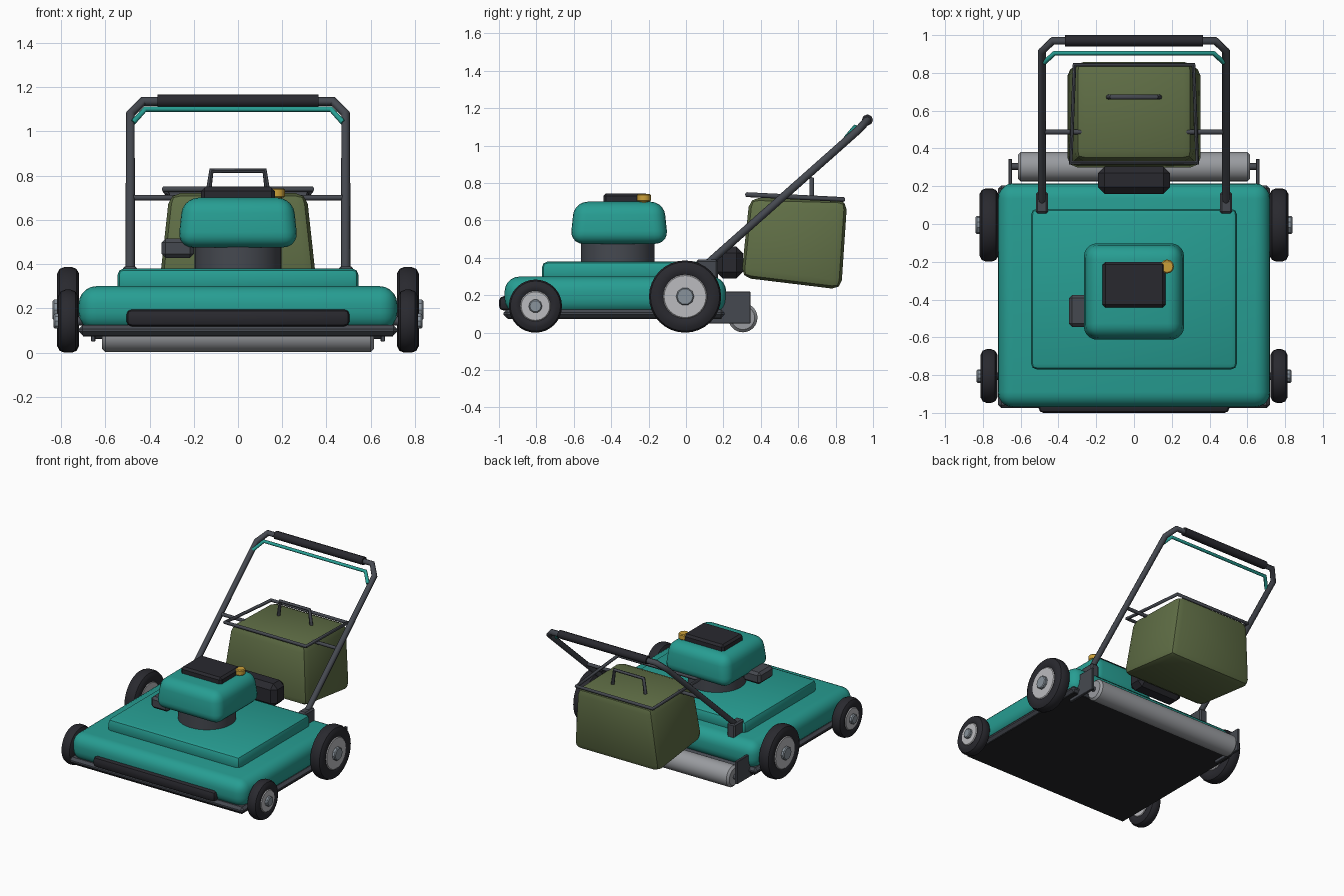
import bpy, bmesh, math
from mathutils import Matrix, Vector

if "Cube" in bpy.data.objects:
    bpy.data.objects.remove(bpy.data.objects["Cube"], do_unlink=True)


def material(name, rgb):
    m = bpy.data.materials.new(name)
    m.use_nodes = True
    m.diffuse_color = (*rgb, 1)
    m.node_tree.nodes["Principled BSDF"].inputs["Base Color"].default_value = (*rgb, 1)
    return m


teal = material("teal paint", (0.02, 0.34, 0.29))
black = material("black rubber", (0.022, 0.022, 0.028))
under = material("underside black", (0.018, 0.019, 0.022))
grey = material("dark grey metal", (0.06, 0.066, 0.08))
silver = material("roller silver", (0.32, 0.33, 0.35))
rim_grey = material("light rim grey", (0.5, 0.5, 0.52))
hub_grey = material("hub grey", (0.25, 0.29, 0.33))
olive = material("olive fabric", (0.115, 0.155, 0.06))
gold = material("gold cap", (0.6, 0.35, 0.04))


def smooth(obj, angle=35):
    bpy.ops.object.select_all(action="DESELECT")
    obj.select_set(True)
    bpy.context.view_layer.objects.active = obj
    bpy.ops.object.shade_smooth_by_angle(angle=math.radians(angle))


def finish(bm, name, mat):
    bmesh.ops.recalc_face_normals(bm, faces=bm.faces)
    mesh = bpy.data.meshes.new(name)
    bm.to_mesh(mesh)
    bm.free()
    mesh.materials.append(mat)
    obj = bpy.data.objects.new(name, mesh)
    bpy.context.collection.objects.link(obj)
    smooth(obj)
    return obj


def box(name, mat, x, y, z, bevel=0.0, segments=1, taper=1.0, shape=None):
    """Bevelled block between the given limits; shape may move each corner."""
    bm = bmesh.new()
    bmesh.ops.create_cube(bm, size=1)
    mid = Vector((sum(x) / 2, sum(y) / 2, sum(z) / 2))
    size = Vector((x[1] - x[0], y[1] - y[0], z[1] - z[0]))
    for v in bm.verts:
        k = taper if v.co.z > 0 else 1
        corner = Vector((v.co.x * size.x * k, v.co.y * size.y * k, v.co.z * size.z)) + mid
        v.co = shape(*v.co, corner) if shape else corner
    if bevel:
        bmesh.ops.bevel(bm, geom=bm.edges[:], offset=bevel, segments=segments,
                        profile=0.5, affect="EDGES", clamp_overlap=True)
    return finish(bm, name, mat)


def lathe(name, mat, profile, centre, axis="X", flip=1, steps=32):
    """Spin (radius, along) points around an axis through centre."""
    bm = bmesh.new()
    verts = [bm.verts.new((a, r, 0)) for r, a in profile]
    edges = [bm.edges.new(pair) for pair in zip(verts, verts[1:])]
    bmesh.ops.spin(bm, geom=verts + edges, cent=(0, 0, 0), axis=(1, 0, 0),
                   angle=math.tau, steps=steps, use_duplicate=False)
    bmesh.ops.remove_doubles(bm, verts=bm.verts, dist=0.0002)
    turn = Matrix.Rotation(-math.pi / 2, 4, "Y") if axis == "Z" else Matrix.Scale(flip, 4, (1, 0, 0))
    bmesh.ops.transform(bm, matrix=Matrix.Translation(centre) @ turn, verts=bm.verts)
    return finish(bm, name, mat)


def drum(name, mat, r, a, b, centre, axis="X", flip=1, edge=0.008, steps=32):
    profile = [(0, a), (r - edge, a), (r, a + edge), (r, b - edge), (r - edge, b), (0, b)]
    return lathe(name, mat, profile, centre, axis, flip, steps)


def tube(name, mat, points, r, cyclic=False):
    curve = bpy.data.curves.new(name, "CURVE")
    curve.dimensions = "3D"
    curve.bevel_depth = r
    curve.bevel_resolution = 2
    curve.use_fill_caps = True
    line = curve.splines.new("POLY")
    line.points.add(len(points) - 1)
    for p, co in zip(line.points, points):
        p.co = (*co, 1)
    line.use_cyclic_u = cyclic
    curve.materials.append(mat)
    obj = bpy.data.objects.new(name, curve)
    bpy.context.collection.objects.link(obj)
    bpy.ops.object.select_all(action="DESELECT")
    obj.select_set(True)
    bpy.context.view_layer.objects.active = obj
    bpy.ops.object.convert(target="MESH")
    smooth(bpy.context.object, 50)


def arch(half):
    """Complete a path that starts on the left side by mirroring it."""
    return half + [(-x, y, z) for x, y, z in reversed(half)]


# Cutting deck
box("deck_shell", teal, (-0.72, 0.72), (-0.97, 0.215), (0.1, 0.3), 0.08, 5)
box("deck_top", teal, (-0.545, 0.545), (-0.77, 0.08), (0.27, 0.38), 0.03, 2)
box("deck_skirt", grey, (-0.72, 0.72), (-0.975, 0.205), (0.078, 0.125), 0.018, 1)
box("deck_underside", under, (-0.7, 0.7), (-0.955, 0.19), (0.072, 0.08))
box("front_bumper", black, (-0.505, 0.505), (-1.0, -0.93), (0.118, 0.195), 0.025, 2)
box("discharge_chute", black, (-0.19, 0.19), (0.16, 0.305), (0.29, 0.46), 0.035, 1)

# Engine
drum("engine_base", grey, 0.197, 0.36, 0.5, (0, -0.365, 0), "Z", edge=0.002, steps=40)
box("engine_cover", teal, (-0.273, 0.273), (-0.62, -0.095), (0.475, 0.7), 0.07, 5, taper=0.91)
box("engine_top_grille", black, (-0.167, 0.167), (-0.442, -0.2), (0.68, 0.745), 0.015, 1)
box("muffler", grey, (-0.345, -0.2), (-0.545, -0.375), (0.428, 0.515), 0.018, 1)
drum("fuel_neck", gold, 0.024, 0.66, 0.71, (0.175, -0.225, 0), "Z", edge=0.002, steps=12)
drum("fuel_cap", gold, 0.037, 0.7, 0.742, (0.175, -0.225, 0), "Z", edge=0.006, steps=12)

# Wheels, with tyre, rim and hub
for end, y, r, rim, hub, w in (("rear", -0.005, 0.193, 0.12, 0.048, 0.05),
                               ("front", -0.805, 0.142, 0.084, 0.036, 0.045)):
    tube(end + "_axle", grey, [(-0.74, y, r), (0.74, y, r)], 0.02)
    for side, s in (("left", 1), ("right", -1)):
        centre = (s * 0.768, y, r)
        tyre = [(rim - 0.01, -w + 0.012), (rim + 0.01, -w), (r - 0.03, -w), (r - 0.008, -w + 0.012),
                (r, -w + 0.032), (r, w - 0.032), (r - 0.008, w - 0.012), (r - 0.03, w),
                (rim + 0.01, w), (rim - 0.01, w - 0.012)]
        lathe(f"{end}_{side}_tyre", black, tyre, centre, flip=s)
        drum(f"{end}_{side}_rim", rim_grey, rim, -w + 0.004, w - 0.002, centre, flip=s)
        drum(f"{end}_{side}_hub", hub_grey, hub, 0, w + 0.02, centre, flip=s, edge=0.006, steps=10)

# Rear roller and its brackets
drum("rear_roller", silver, 0.078, -0.615, 0.615, (0, 0.304, 0.08), edge=0.015)
tube("roller_axle", grey, [(-0.66, 0.304, 0.08), (0.66, 0.304, 0.08)], 0.018)
for side, s in (("left", 1), ("right", -1)):
    box(side + "_roller_bracket", grey, (s * 0.655 - 0.01, s * 0.655 + 0.01),
        (0.1, 0.345), (0.05, 0.22), 0.003)
    box(side + "_handle_bracket", grey, (s * 0.488 - 0.032, s * 0.488 + 0.032),
        (0.055, 0.17), (0.28, 0.39), 0.01)

# Push handle
tube("handle_frame", grey, arch([(0.487, 0.1, 0.355), (0.487, 0.915, 1.078), (0.43, 0.97, 1.135)]), 0.021)
tube("handle_grip", black, [(-0.365, 0.97, 1.137), (0.365, 0.97, 1.137)], 0.03)
tube("handle_crossbar", grey, [(-0.487, 0.487, 0.7), (0.487, 0.487, 0.7)], 0.013)
tube("brake_bail", teal, arch([(0.475, 0.855, 1.04), (0.42, 0.905, 1.1)]), 0.013)


# Grass bag: wider and lower at the bottom, leaning back
def bag_corner(x, y, z, corner):
    if z > 0:
        return Vector((x * 0.62, 0.34 if y < 0 else 0.862, 0.722 if y < 0 else 0.708))
    return Vector((x * 0.715, 0.295 if y < 0 else 0.83, 0.295 if y < 0 else 0.23))


box("grass_bag", olive, (-0.35, 0.35), (0.3, 0.86), (0.23, 0.72), 0.05, 2, shape=bag_corner)
tube("bag_frame", grey, [(-0.335, 0.325, 0.738), (0.335, 0.325, 0.738),
                         (0.315, 0.842, 0.712), (-0.315, 0.842, 0.712)], 0.013, cyclic=True)
tube("bag_handle", grey, arch([(0.137, 0.672, 0.7), (0.12, 0.672, 0.822)]), 0.013)
